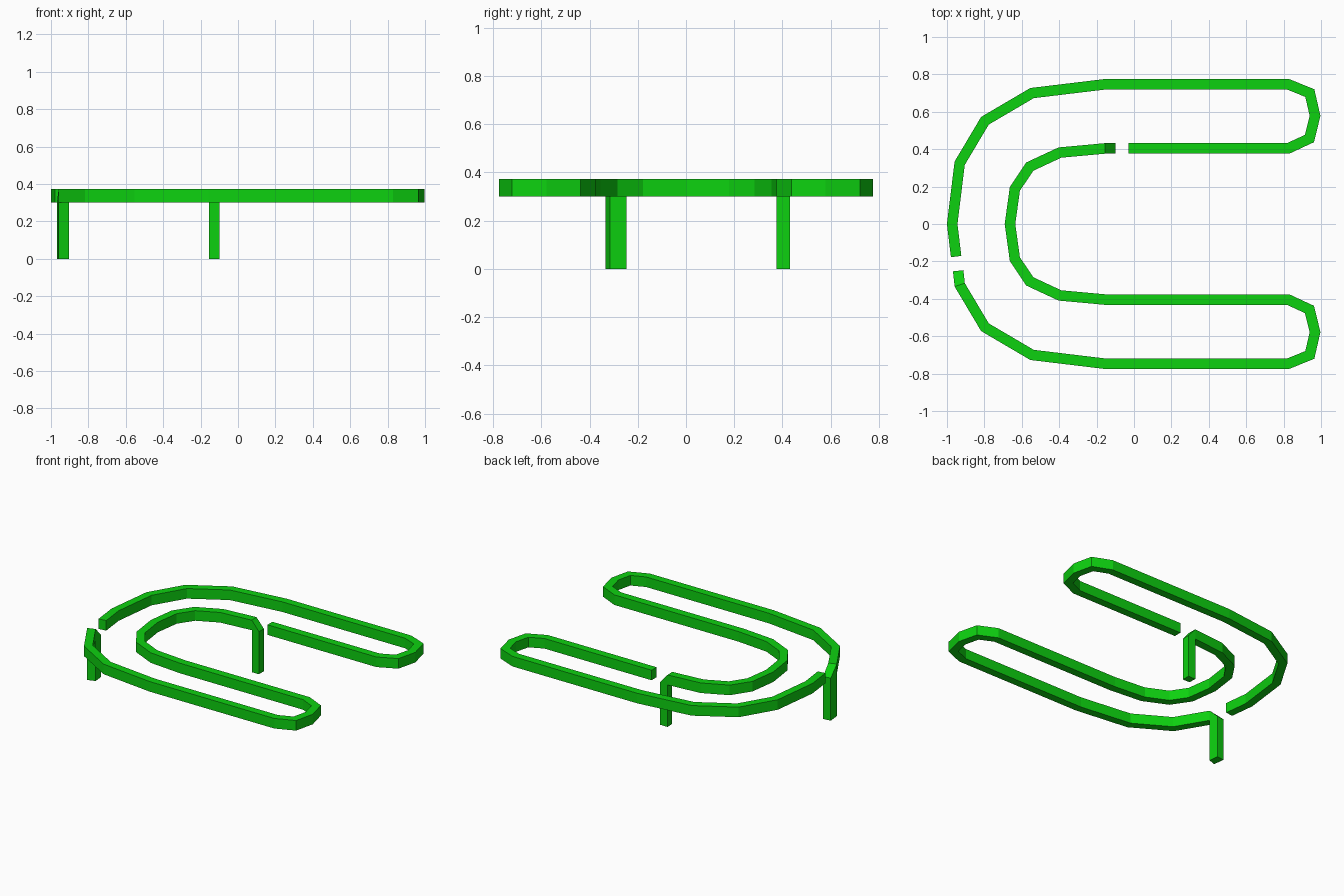
import bpy
import bmesh
from mathutils import Vector

if "Cube" in bpy.data.objects:
    bpy.data.objects.remove(bpy.data.objects["Cube"], do_unlink=True)

HALF_WIDTH = 0.028
BOTTOM, TOP = 0.30, 0.372

green = bpy.data.materials.new("bright green")
green.use_nodes = True
colour = (0.004, 0.64, 0.005, 1)
green.diffuse_color = colour
green.node_tree.nodes["Principled BSDF"].inputs["Base Color"].default_value = colour


def side_offset(path, i):
    """Mitred sideways offset of the path at point i."""
    normals = []
    for a, b in ((i - 1, i), (i, i + 1)):
        if a >= 0 and b < len(path):
            d = (path[b] - path[a]).normalized()
            normals.append(Vector((-d.y, d.x)))
    mitre = sum(normals, Vector((0, 0))).normalized()
    return mitre * HALF_WIDTH / mitre.dot(normals[0])


def build_rail(name, points, legs=False):
    path = [Vector(p) for p in points]
    last = len(path) - 1
    bm = bmesh.new()
    rings = []
    for i, p in enumerate(path):
        off = side_offset(path, i)
        # rails with legs slope down over each leg
        top = BOTTOM + 0.004 if legs and i in (0, last) else TOP
        corners = ((p + off, BOTTOM), (p - off, BOTTOM), (p - off, top), (p + off, top))
        rings.append([bm.verts.new((q.x, q.y, z)) for q, z in corners])
    undersides = []
    for a, b in zip(rings, rings[1:]):
        for k in range(4):
            n = (k + 1) % 4
            face = bm.faces.new((a[k], a[n], b[n], b[k]))
            if k == 0:
                undersides.append(face)
    bm.faces.new(rings[0])
    bm.faces.new(rings[-1][::-1])

    # legs pulled down to the ground from the end segments
    if legs:
        for face in (undersides[0], undersides[-1]):
            out = bmesh.ops.extrude_face_region(bm, geom=[face])
            for v in out["geom"]:
                if isinstance(v, bmesh.types.BMVert):
                    v.co.z = 0
            bmesh.ops.delete(bm, geom=[face], context="FACES_ONLY")
    bmesh.ops.recalc_face_normals(bm, faces=bm.faces[:])
    mesh = bpy.data.meshes.new(name)
    bm.to_mesh(mesh)
    bm.free()
    mesh.materials.append(green)
    obj = bpy.data.objects.new(name, mesh)
    bpy.context.collection.objects.link(obj)


def mirror_y(points):
    return [(x, -y) for x, y in points]


# Shared curves, listed for the back half
outer_curve = [(-0.932, 0.325), (-0.797, 0.552), (-0.545, 0.70), (-0.155, 0.747)]
hairpin = [(0.824, 0.747), (0.94, 0.70), (0.968, 0.578), (0.938, 0.457), (0.824, 0.404)]
inner_curve = [(-0.155, 0.404), (-0.396, 0.382), (-0.557, 0.307), (-0.637, 0.188)]

# Back rail: outer left end, round the back, hairpin, inner straight
build_rail("back_rail",
           [(-0.951, -0.174), (-0.972, 0)] + outer_curve + hairpin + [(-0.03, 0.404)])

# Front rail: inner end, inner bend, front hairpin, outer left end
build_rail("front_rail_with_legs",
           [(-0.098, 0.404)] + inner_curve + [(-0.663, 0)]
           + mirror_y(inner_curve[::-1] + hairpin[::-1] + outer_curve[::-1])
           + [(-0.940, -0.25)], legs=True)
